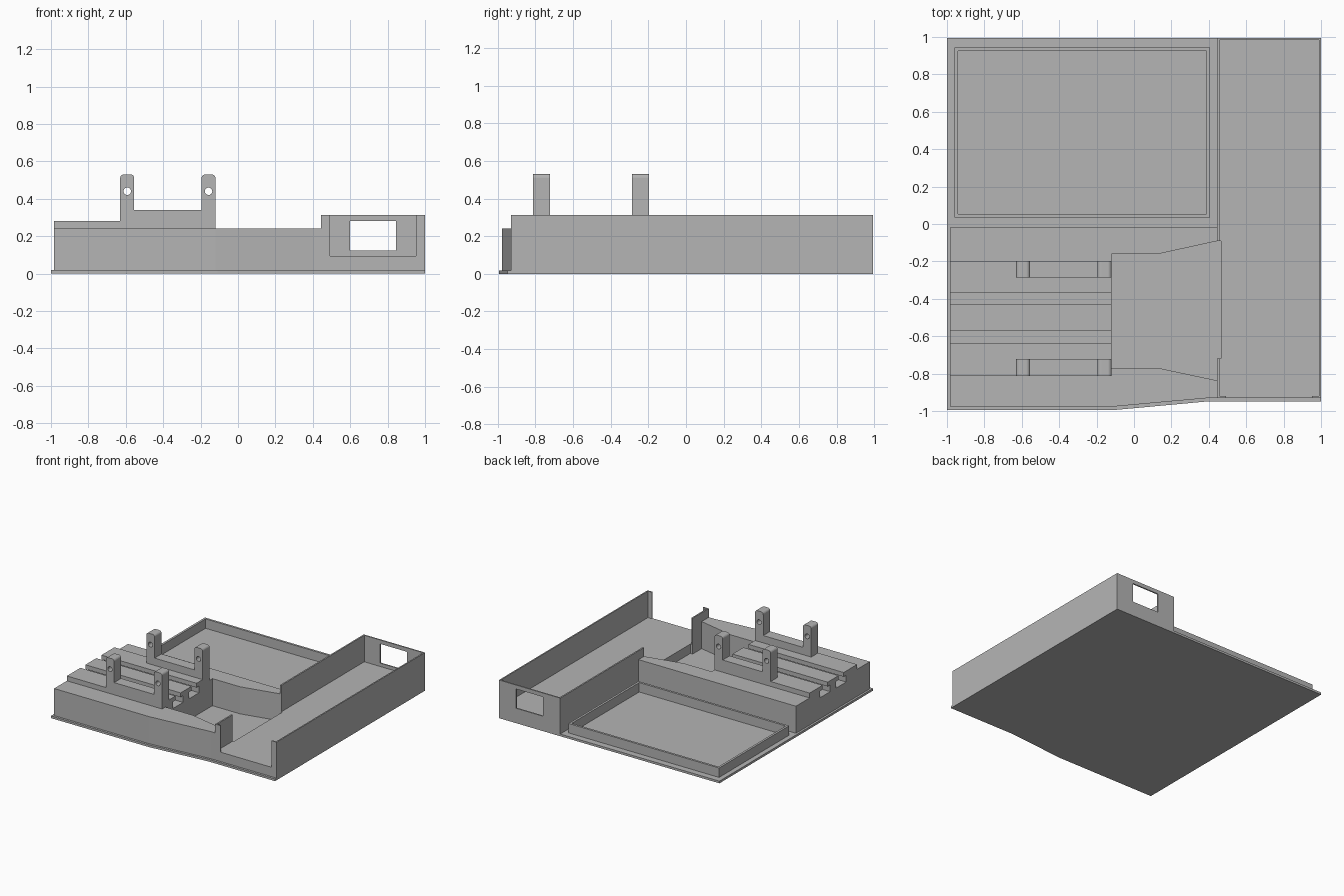
import bpy, bmesh, math
from mathutils import Vector

cube = bpy.data.objects.get("Cube")
if cube:
    bpy.data.objects.remove(cube, do_unlink=True)

grey = bpy.data.materials.new("plain_grey")
grey.use_nodes = True
grey.diffuse_color = (0.46, 0.46, 0.46, 1)
shader = next(n for n in grey.node_tree.nodes if n.type == 'BSDF_PRINCIPLED')
shader.inputs["Base Color"].default_value = grey.diffuse_color


def prism(name, outline, axis, start, end):
    """Extrude a closed outline along one axis."""
    def place(p, t):
        point = list(p)
        point.insert("xyz".index(axis), t)
        return Vector(point)
    bm = bmesh.new()
    face = bm.faces.new([bm.verts.new(place(p, start)) for p in outline])
    result = bmesh.ops.extrude_face_region(bm, geom=[face])
    moved = [v for v in result["geom"] if isinstance(v, bmesh.types.BMVert)]
    bmesh.ops.translate(bm, verts=moved, vec=place((0, 0), end - start))
    bmesh.ops.recalc_face_normals(bm, faces=bm.faces)
    mesh = bpy.data.meshes.new(name)
    bm.to_mesh(mesh)
    bm.free()
    mesh.materials.append(grey)
    obj = bpy.data.objects.new(name, mesh)
    bpy.context.collection.objects.link(obj)
    return obj


def rect(a0, b0, a1, b1):
    return [(a0, b0), (a1, b0), (a1, b1), (a0, b1)]


def arc(cx, cz, r, start, end, steps):
    angles = [math.radians(start + (end - start) * i / steps) for i in range(steps + 1)]
    return [(cx + r * math.cos(a), cz + r * math.sin(a)) for a in angles]


def cut(obj, cutter):
    cutter.hide_render = True
    mod = obj.modifiers.new("opening", 'BOOLEAN')
    mod.operation = 'DIFFERENCE'
    mod.solver = 'EXACT'
    mod.object = cutter
    bpy.context.view_layer.objects.active = obj
    bpy.ops.object.modifier_apply(modifier=mod.name)
    bpy.data.objects.remove(cutter, do_unlink=True)


PLATE, LOW, BODY, RAIL, WALL = 0.018, 0.095, 0.24, 0.28, 0.312
BACK, FRONT = 0.995, -0.93

# Base plate
prism("base_plate", [(-1, BACK), (1, BACK), (1, -0.948), (0.4, -0.948),
                     (-0.11, -0.995), (-1, -0.995)], "z", 0, PLATE)

# Rear tray rim
tray = prism("tray_rim", rect(-0.96, 0.035, 0.405, 0.943), "z", PLATE / 2, LOW)
cut(tray, prism("tray_cutter", rect(-0.942, 0.053, 0.387, 0.925), "z", PLATE, 0.3))

# Slotted block, one cross-section with two undercut grooves
top = [(-0.197, BODY), (-0.197, RAIL)]
for mid in (-0.398, -0.605):
    top += [(mid + 0.033, RAIL), (mid + 0.033, 0.245), (mid + 0.065, 0.245),
            (mid + 0.065, 0.19), (mid - 0.065, 0.19), (mid - 0.065, 0.245),
            (mid - 0.033, 0.245), (mid - 0.033, RAIL)]
top += [(-0.812, RAIL), (-0.812, BODY)]
prism("slotted_block", [(-0.02, PLATE / 2), (-0.02, BODY)] + top
      + [(-0.977, BODY), (-0.977, PLATE / 2)], "x", -0.983, -0.12)

# Side cheeks of the funnel between the block and the channel
prism("rear_cheek", [(-0.12, -0.02), (-0.12, -0.16), (0.13, -0.16),
                     (0.45, -0.09), (0.45, -0.02)], "z", PLATE / 2, BODY)
prism("front_cheek", [(-0.12, -0.77), (-0.12, -0.977), (0.4, FRONT), (0.45, FRONT),
                      (0.45, -0.838), (0.13, -0.77)], "z", PLATE / 2, BODY)

# Twin-post brackets with rounded tops and pin holes
r = 0.02
bracket = [(-0.63, 0.26), (-0.12, 0.26)]
for left, right in ((-0.195, -0.12), (-0.63, -0.555)):
    if right < -0.5:
        bracket.append((right, 0.34))
    bracket += arc(right - r, 0.53 - r, r, 0, 90, 5)
    bracket += arc(left + r, 0.53 - r, r, 90, 180, 5)
    if left > -0.5:
        bracket.append((left, 0.34))
for name, y in (("rear_bracket", -0.287), ("front_bracket", -0.812)):
    obj = prism(name, bracket, "y", y, y + 0.09)
    for x in (-0.5925, -0.1575):
        cut(obj, prism("pin_cutter", arc(x, 0.44, 0.02, 0, 345, 23), "y", y - 0.1, y + 0.2))

# Long channel: raised floor, side walls, back wall and front frame
prism("channel_floor", [(0.45, FRONT), (1, FRONT), (1, BACK), (0.45, BACK), (0.45, -0.09),
                        (0.465, -0.09), (0.465, -0.72), (0.45, -0.72)], "z", PLATE / 2, LOW)
prism("channel_outer_wall", rect(0.989, FRONT, 1, BACK), "z", PLATE / 2, WALL)
prism("channel_inner_wall", rect(0.444, -0.09, 0.456, BACK), "z", PLATE / 2, WALL)
prism("channel_inner_stub", rect(0.444, FRONT, 0.456, -0.72), "z", PLATE / 2, WALL)
prism("channel_front_frame", [(0.444, PLATE / 2), (1, PLATE / 2), (1, WALL), (0.953, WALL),
                              (0.953, LOW), (0.492, LOW), (0.492, WALL), (0.444, WALL)],
      "y", FRONT, FRONT + 0.01)
back = prism("channel_back_wall", rect(0.444, PLATE / 2, 1, WALL), "y", BACK - 0.011, BACK)
cut(back, prism("window_cutter", rect(0.6, 0.122, 0.845, 0.28), "y", 0.9, 1.1))
